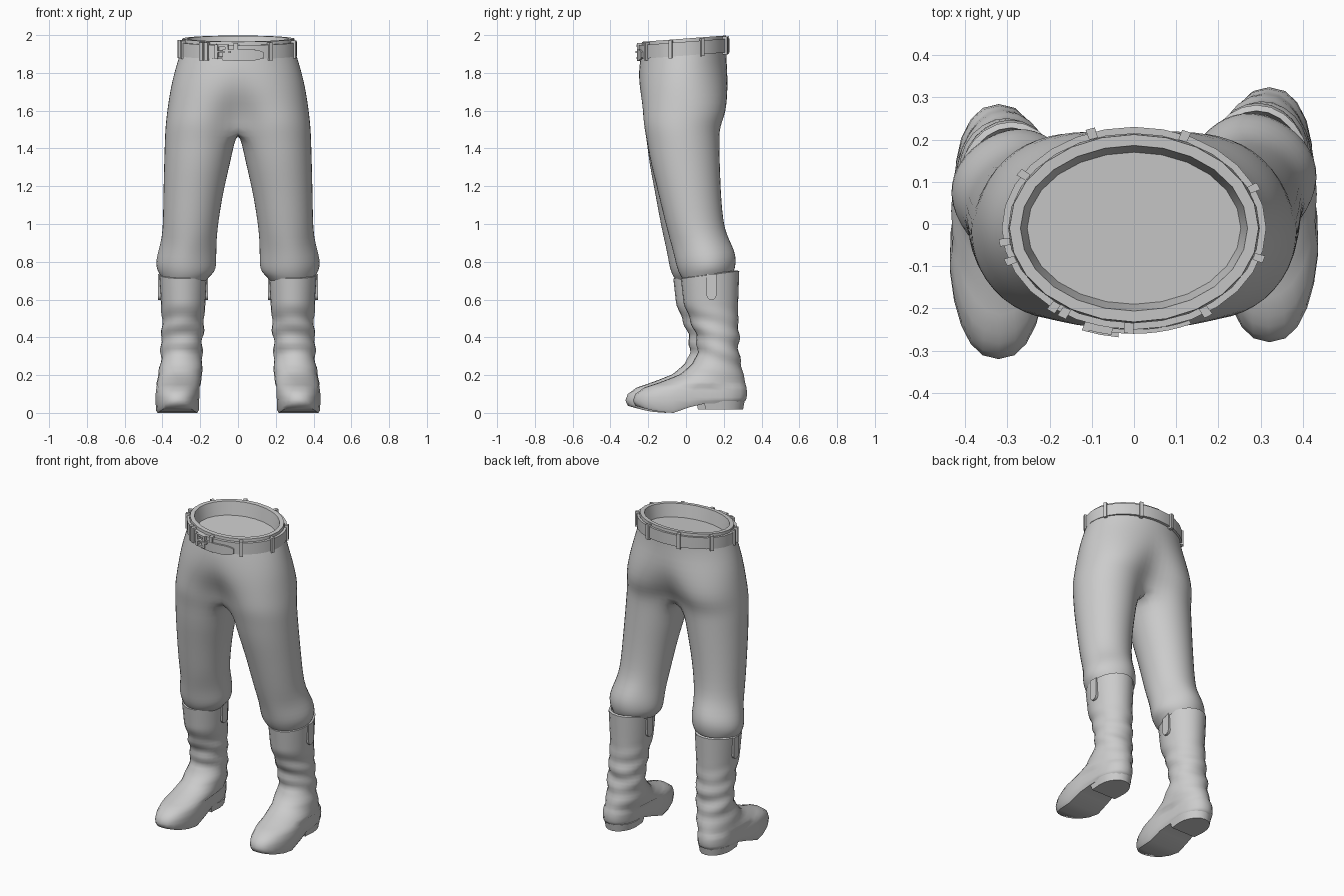
import bpy, bmesh, math
from math import sin, cos, pi, radians, exp

if "Cube" in bpy.data.objects:
    bpy.data.objects.remove(bpy.data.objects["Cube"])

grey = bpy.data.materials.new("grey cloth")
grey.diffuse_color = (0.6, 0.6, 0.6, 1)
grey.use_nodes = True
grey.node_tree.nodes["Principled BSDF"].inputs["Base Color"].default_value = grey.diffuse_color


def finish(name, bm, angle=50, subdiv=0):
    bmesh.ops.remove_doubles(bm, verts=bm.verts[:], dist=0.0005)
    bmesh.ops.recalc_face_normals(bm, faces=bm.faces[:])
    me = bpy.data.meshes.new(name)
    bm.to_mesh(me)
    bm.free()
    ob = bpy.data.objects.new(name, me)
    bpy.context.collection.objects.link(ob)
    me.materials.append(grey)
    if subdiv:
        ob.modifiers.new("smooth", "SUBSURF").levels = subdiv
        ob.modifiers["smooth"].render_levels = subdiv
    bpy.ops.object.select_all(action="DESELECT")
    ob.select_set(True)
    bpy.context.view_layer.objects.active = ob
    bpy.ops.object.shade_smooth_by_angle(angle=radians(angle))
    return ob


def strip(bm, a, b, closed=True):
    n = len(a)
    for i in range(n if closed else n - 1):
        j = (i + 1) % n
        bm.faces.new((a[i], a[j], b[j], b[i]))


def lerp(a, b, t):
    return a + (b - a) * t


def sample(table, z):
    """Interpolate a table of rows that start with a falling z."""
    for p, q in zip(table, table[1:]):
        if z >= q[0]:
            t = (p[0] - z) / (p[0] - q[0])
            return [lerp(u, v, t) for u, v in zip(p, q)]
    return table[-1]


def stride(s, z):
    """One leg stands slightly behind the other."""
    return s * 0.02 * min(1, max(0, (1.45 - z) / 0.7))


# ---------- trousers: half torso and a leg, built for both sides ----------
# z, half width, front y, back y, blend towards the leg oval
TORSO = [(1.93, .300, -.235, .215, 0), (1.85, .325, -.250, .215, 0),
         (1.76, .350, -.260, .232, .12), (1.68, .365, -.255, .237, .35),
         (1.60, .377, -.240, .225, .7), (1.54, .384, -.230, .195, .92),
         (1.49, .388, -.220, .180, 1)]
# z, inner x, outer x, front y, back y
LEG = [(1.43, .018, .390, -.208, .178), (1.33, .038, .393, -.195, .178),
       (1.20, .070, .396, -.165, .178), (1.08, .092, .398, -.140, .182),
       (0.97, .108, .400, -.115, .192), (0.90, .117, .407, -.095, .220),
       (0.84, .118, .425, -.080, .243), (0.79, .117, .433, -.070, .248),
       (0.75, .125, .424, -.055, .242), (0.725, .150, .408, -.040, .230),
       (0.68, .185, .390, -.010, .210)]
N, M = 16, 5
bm = bmesh.new()
for s in (-1, 1):
    prev = None
    for z, w, y0, y1, t in TORSO:
        row = []
        for i in range(N + 1):
            a, b = radians(lerp(-90, 90, i / N)), radians(lerp(-140, 140, i / N))
            yc, ry = (y0 + y1) / 2, (y1 - y0) / 2
            x = lerp(w * cos(a), w / 2 + w / 2 * cos(b), t)
            y = yc + ry * lerp(sin(a), sin(b), t)
            if i in (0, N):
                x = 0
            zz = z + 0.075 * y * max(0, (z - 1.6) / .33)
            row.append(bm.verts.new((s * x, y, zz)))
        if prev:
            strip(bm, prev, row, False)
        prev = row
    # crotch seam joins front and back under the body
    back, front = prev[-1].co, prev[0].co
    for k in range(1, M):
        p = back.lerp(front, k / M)
        prev.append(bm.verts.new((0, p.y, p.z - .012 * sin(pi * k / M))))
    for z, x0, x1, y0, y1 in LEG:
        row = []
        for i in range(N + M):
            d = lerp(-140, 140, i / N) if i <= N else lerp(140, 220, (i - N) / M)
            a = radians(d)
            x = (x0 + x1) / 2 + (x1 - x0) / 2 * cos(a)
            y = (y0 + y1) / 2 + (y1 - y0) / 2 * sin(a)
            tilt = .12 * (y - .1) * min(1, max(0, (1.0 - z) / .2))
            puff = .006 * sin(3 * a + 1) * (0.74 < z < 0.92)
            row.append(bm.verts.new((s * (x + puff), y + stride(s, z), z + tilt)))
        strip(bm, prev, row)
        prev = row
finish("trousers", bm, 80, 1)


# ---------- waist: everything follows one tilted oval ----------
def waist(a, z, off):
    y = -.01 + (.23 + off) * sin(a)
    return (cos(a) * (.303 + off), y, z + .075 * y)


bm = bmesh.new()
rings = []
for z, off in ((1.90, -.004), (1.982, -.008), (1.982, -.034), (1.90, -.050)):
    rings.append([bm.verts.new(waist(2 * pi * i / 24, z, off)) for i in range(24)])
for a, b in zip(rings, rings[1:]):
    strip(bm, a, b)
bm.faces.new(rings[-1])
finish("waistband", bm, 35)


def band(name, a0, a1, z0, z1, inner, outer, seg=2, taper=False):
    """Curved bar of rectangular section lying on the waist oval."""
    bm = bmesh.new()
    rows = []
    full = abs(a1 - a0 - 2 * pi) < 1e-6
    for i in range(seg if full else seg + 1):
        a = lerp(a0, a1, i / seg)
        k = (0, .004, .014)[max(0, i - seg + 2)] if taper else 0
        rows.append([bm.verts.new(waist(a, z, o)) for z, o in
                     ((z0 + k, inner), (z1 - k, inner), (z1 - k, outer), (z0 + k, outer))])
    for a, b in zip(rows, rows[1:] + rows[:1] if full else rows[1:]):
        strip(bm, a, b)
    if not full:
        bm.faces.new(rows[0])
        bm.faces.new(rows[-1])
    return finish(name, bm, 35)


def at(x, front=True):
    a = math.acos(max(-1, min(1, x / .31)))
    return -a if front else a


band("belt", 0, 2 * pi, 1.892, 1.965, -.006, .010, 28)
LOOPS = [(-.307, 1), (-.293, 1), (-.19, 1), (-.165, 1), (-.012, 1), (.17, 1), (.296, 1),
         (-.10, 0), (.12, 0), (-.262, 0), (.284, 0)]
for x, front in LOOPS:
    a = at(x, front)
    band("belt_loop", a - .036, a + .036, 1.882, 1.977, -.006, .019)

# buckle frame, prong and the free belt end
l, r = at(-.115), at(-.05)
band("buckle_top", l, r, 1.957, 1.969, .008, .026)
band("buckle_bottom", l, r, 1.892, 1.904, .008, .026)
band("buckle_left", l, l + .05, 1.892, 1.969, .008, .030)
band("buckle_right", r - .05, r, 1.892, 1.969, .008, .024)
band("buckle_prong", l, r + .05, 1.926, 1.936, .012, .030)
band("belt_end", at(-.08), at(.13), 1.884, 1.942, .010, .020, 8, True)

# ---------- boots ----------
# z, inner x, outer x, front y, back y
BOOT = [(.73, .163, .418, -.047, .262), (.58, .172, .408, -.032, .256),
        (.50, .180, .402, .000, .256), (.42, .184, .405, .028, .260),
        (.33, .190, .408, .045, .260), (.26, .190, .412, .015, .270),
        (.20, .190, .422, -.060, .285), (.165, .195, .430, -.150, .292),
        (.135, .200, .436, -.240, .300), (.10, .200, .440, -.288, .304),
        (.068, .202, .440, -.300, .298)]
K = 24


def sole_z(y):
    """Toe lifts, ball touches the ground, arch rises to the heel."""
    if y < -.1:
        return .042 * ((-.1 - y) / .2) ** 1.6
    return .05 * min(1, max(0, (y + .08) / .13))


def boot_ring(bm, s, z, x0, x1, y0, y1, zfun=None):
    row = []
    for i in range(K):
        a = 2 * pi * i / K + pi / 2
        f = 1
        if .16 < z < .58:   # leather creases
            env = sin(pi * (z - .16) / .42)
            f += env * (.045 * sin(62 * z + 2.2 * sin(a)) + .02 * sin(38 * z + 3 * a))
        sa, ca = sin(a), cos(a)
        if z < .15:         # squarer toe and heel
            sa = math.copysign(abs(sa) ** .9, sa)
            ca = math.copysign(abs(ca) ** .85, ca)
        y = (y0 + y1) / 2 + (y1 - y0) / 2 * sa * f
        pinch = 1 - .13 * exp(-((y - .08) / .08) ** 2) * (z < .15)
        x = (x0 + x1) / 2 + (x1 - x0) / 2 * ca * f * pinch
        zz = zfun(y) if zfun else z + .13 * (y - .1) * max(0, (z - .5) / .23)
        row.append(bm.verts.new((s * x, y + stride(s, 0), zz)))
    return row


def bottom(bm, row):
    """Close a symmetric ring with strips running across it."""
    h = len(row) // 2
    for i in range(h):
        q = [row[i], row[i + 1], row[-i - 1], row[-i]]
        bm.faces.new(list(dict.fromkeys(q)))


for s, side in ((-1, "right"), (1, "left")):
    bm = bmesh.new()
    prev = None
    zs = [.73 - .0195 * i for i in range(30)] + [.15, .135, .118, .10, .082, .068]
    rows = [boot_ring(bm, s, .69, .185, .395, -.02, .24),
            boot_ring(bm, s, .735, .178, .403, -.030, .248)]
    rows += [boot_ring(bm, s, z, *sample(BOOT, z)[1:]) for z in zs]
    rows.append(boot_ring(bm, s, .05, .204, .438, -.297, .292, lambda y: sole_z(y) + .014))
    rows.append(boot_ring(bm, s, .04, .212, .430, -.288, .284, sole_z))
    for a, b in zip(rows, rows[1:]):
        strip(bm, a, b)
    bottom(bm, rows[-1])
    finish(side + "_boot", bm, 50)

    # heel block with a straight front edge
    bm = bmesh.new()
    rings = []
    for z, g in ((.062, 0), (.018, .008)):
        pts = [(.318 + (.098 - g) * cos(pi * i / 10), .16 + (.13 - g) * sin(pi * i / 10))
               for i in range(11)] + [(.225 + g, .075 + g), (.411 - g, .075 + g)]
        rings.append([bm.verts.new((s * x, y + stride(s, 0), z)) for x, y in pts])
    strip(bm, *rings)
    bm.faces.new(rings[0])
    bm.faces.new(rings[1])
    finish(side + "_heel", bm, 35)

    # pull straps with rounded ends on both sides of the shaft
    for x, d in ((.410, 1), (.171, -1)):
        bm = bmesh.new()
        rings = []
        for off in (-.012, .013):
            pts = [(-.026, .735), (.026, .735)]
            pts += [(.026 * cos(pi * i / 6), .622 - .024 * sin(pi * i / 6)) for i in range(7)]
            rings.append([bm.verts.new((s * (x + d * off), .115 + y + stride(s, 0), z))
                          for y, z in pts])
        strip(bm, *rings)
        bm.faces.new(rings[0])
        bm.faces.new(rings[1])
        finish(side + "_pull_strap", bm, 35)
